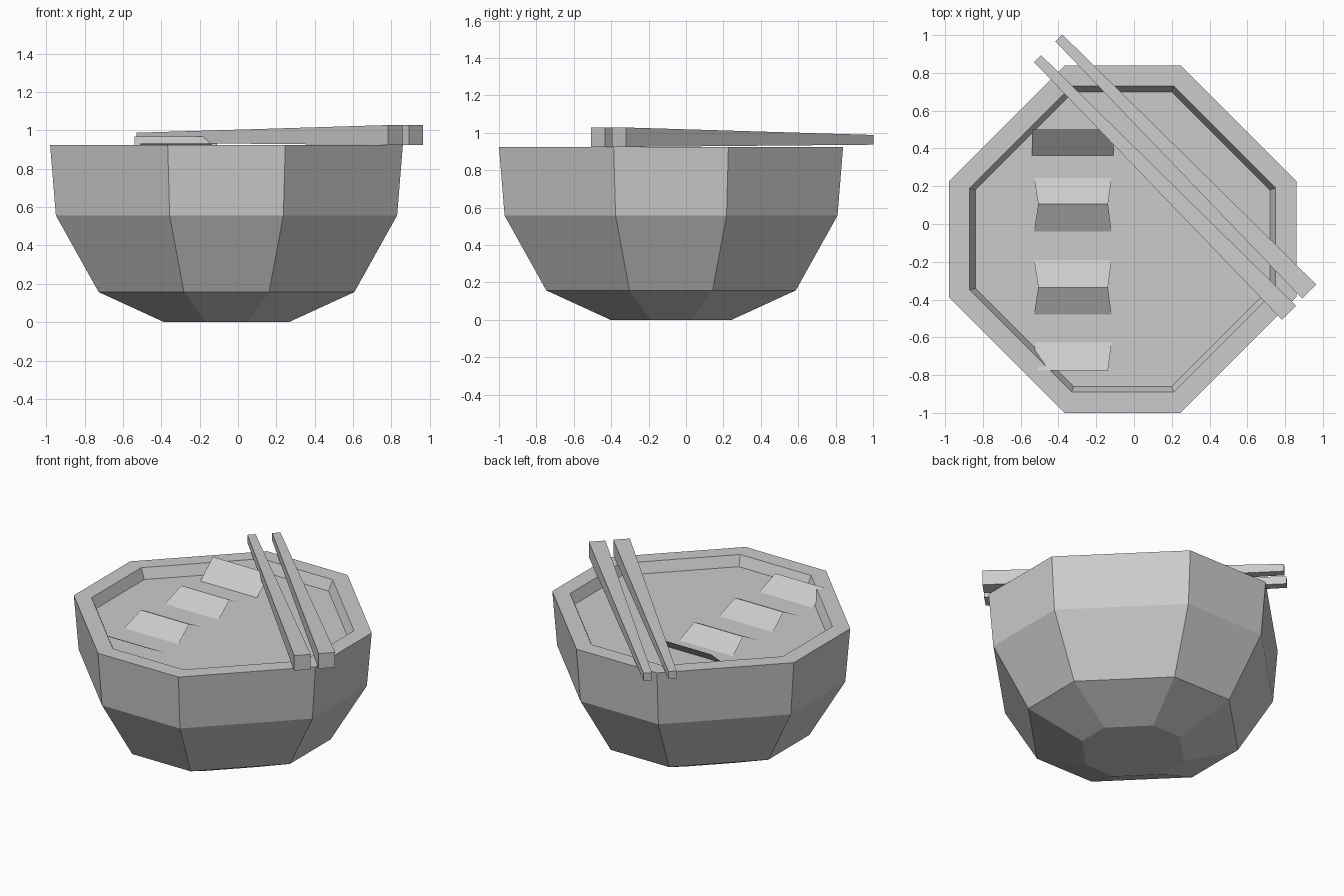
import bpy
from mathutils import Vector

if "Cube" in bpy.data.objects:
    bpy.data.objects.remove(bpy.data.objects["Cube"])

CX, CY = -0.06, -0.08   # bowl centre


def make(name, verts, faces):
    mesh = bpy.data.meshes.new(name)
    mesh.from_pydata(verts, [], faces)
    obj = bpy.data.objects.new(name, mesh)
    bpy.context.collection.objects.link(obj)
    return obj


def octagon(r, z):
    # octagon whose straight sides span a third of the width
    t = r / 3
    pts = [(r, -t), (r, t), (t, r), (-t, r), (-r, t), (-r, -t), (-t, -r), (t, -r)]
    return [(CX + x, CY + y, z) for x, y in pts]


def loft(name, rings, caps):
    n = len(rings[0])
    verts = [v for ring in rings for v in ring]
    faces = [(k * n + i, k * n + (i + 1) % n, (k + 1) * n + (i + 1) % n, (k + 1) * n + i)
             for k in range(len(rings) - 1) for i in range(n)]
    if caps:
        faces.append(tuple(reversed(range(n))))
        faces.append(tuple(range((len(rings) - 1) * n, len(rings) * n)))
    return make(name, verts, faces)


# bowl: outer wall, rim and short inner wall
bowl_profile = [(0.325, 0), (0.667, 0.157), (0.89, 0.557), (0.92, 0.925), (0.81, 0.925), (0.78, 0.855)]
floor = [octagon(r, z) for r, z in bowl_profile]
bowl = loft("bowl", floor, False)
make("bowl_base", octagon(0.325, 0), [tuple(reversed(range(8)))])

# broth surface
make("broth", octagon(0.78, 0.855), [tuple(range(8))])

# wavy strip dipping in and out of the broth: y, z, left x, right x
wide, narrow = (-0.541, -0.109), (-0.507, -0.138)
wave = [(0.5, 0.969, wide), (0.315, 0.815, wide)]
for i in range(3):
    y = 0.105 - 0.44 * i
    wave.append((y, 0.932, narrow))
    if i < 2:
        wave.append((y - 0.22, 0.815, wide))
strip_verts = [(x, y, z) for y, z, xs in wave for x in xs]
# last rise ends at a crest just inside the rim
strip_verts += [(x, -0.555, 0.815) for x in wide] + [(x, -0.77, 0.932) for x in narrow]
make("noodle_strip", strip_verts,
     [(2 * i, 2 * i + 2, 2 * i + 3, 2 * i + 1) for i in range(len(strip_verts) // 2 - 1)])


# tapered square chopsticks
def chopstick(name, thin, thick):
    a, b = Vector(thin), Vector(thick)
    d = (b - a).normalized()
    s = Vector((-d.y, d.x))
    rings = []
    for p, w, z0, z1 in ((a, 0.026, 0.936, 0.988), (b, 0.0525, 0.924, 1.028)):
        l, r = p - s * w, p + s * w
        rings.append([(l.x, l.y, z0), (r.x, r.y, z0), (r.x, r.y, z1), (l.x, l.y, z1)])
    return loft(name, rings, True)


chopstick("chopstick_left", (-0.51, 0.875), (0.82, -0.47))
chopstick("chopstick_right", (-0.398, 0.985), (0.928, -0.358))
